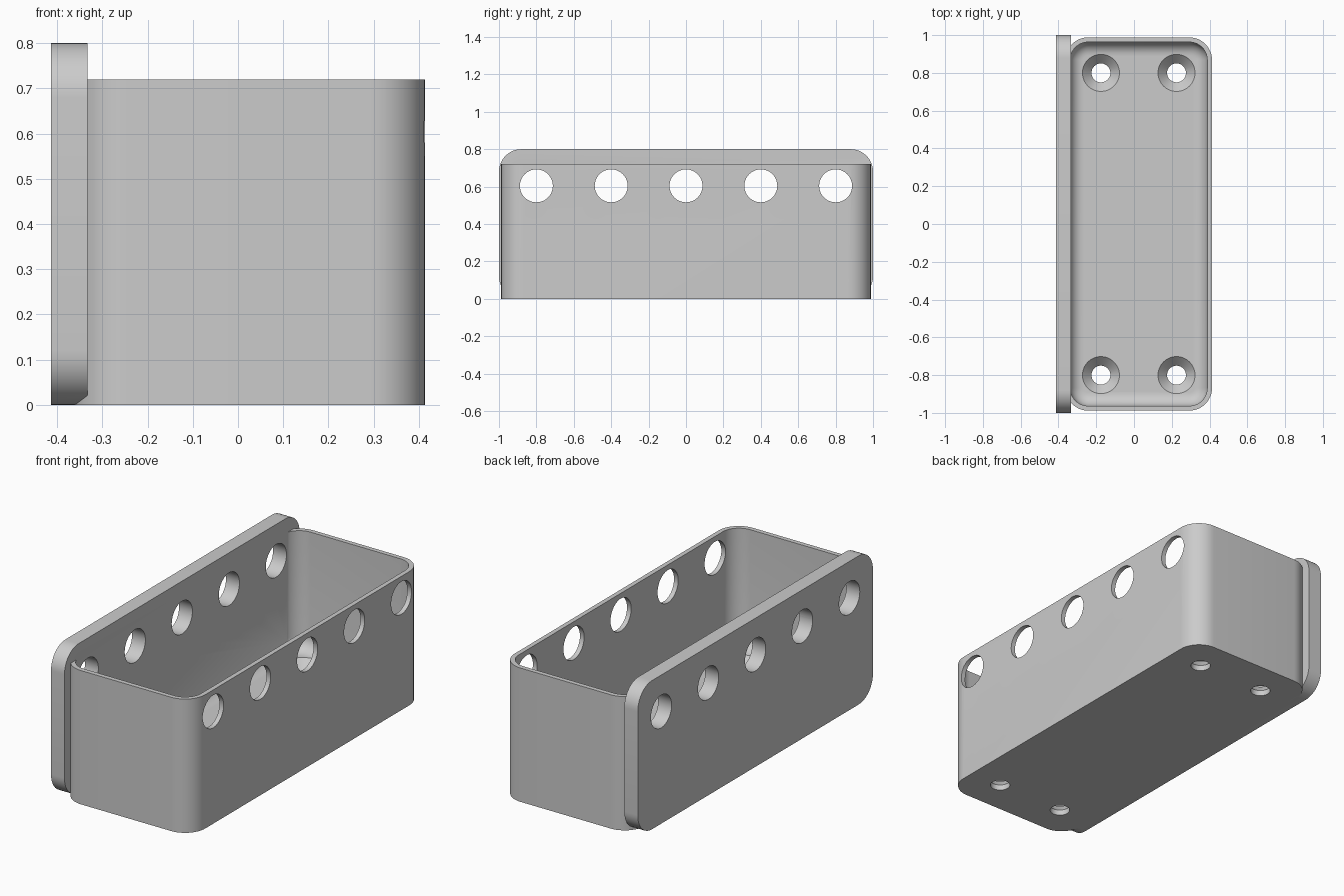
import bpy, bmesh, math
from mathutils import Matrix

old = bpy.data.objects.get("Cube")
if old:
    bpy.data.objects.remove(old, do_unlink=True)

grey = bpy.data.materials.new("light_grey")
grey.use_nodes = True
COLOUR = (0.6, 0.6, 0.6, 1)
grey.diffuse_color = COLOUR
grey.node_tree.nodes["Principled BSDF"].inputs["Base Color"].default_value = COLOUR

# Main dimensions
TRAY_X, HALF_W, HALF_L, TRAY_H = 0.025, 0.388, 0.988, 0.72
WALL, FLOOR, CORNER, FILLET = 0.025, 0.08, 0.12, 0.07
PLATE_X, PLATE_T, PLATE_H = -0.413, 0.08, 0.8
SEG = 12


def rounded_rect(half_u, half_v, radius):
    """Outline of a rounded rectangle, counter-clockwise."""
    pts = []
    for quarter, (su, sv) in enumerate([(1, 1), (-1, 1), (-1, -1), (1, -1)]):
        for i in range(SEG + 1):
            a = math.pi / 2 * (quarter + i / SEG)
            pts.append((su * (half_u - radius) + radius * math.cos(a),
                        sv * (half_v - radius) + radius * math.sin(a)))
    return pts


def circle(radius, sides=48):
    return [(radius * math.cos(2 * math.pi * i / sides),
             radius * math.sin(2 * math.pi * i / sides)) for i in range(sides)]


def loft(name, layers, matrix):
    """Closed solid through a stack of (outline, height) layers."""
    bm = bmesh.new()
    rings = [[bm.verts.new((u, v, h)) for u, v in outline] for outline, h in layers]
    bm.faces.new(rings[0][::-1])
    bm.faces.new(rings[-1])
    for low, high in zip(rings, rings[1:]):
        for i in range(len(low)):
            j = (i + 1) % len(low)
            bm.faces.new((low[i], low[j], high[j], high[i]))
    bm.transform(matrix)
    bmesh.ops.recalc_face_normals(bm, faces=bm.faces)
    mesh = bpy.data.meshes.new(name)
    bm.to_mesh(mesh)
    bm.free()
    mesh.materials.append(grey)
    obj = bpy.data.objects.new(name, mesh)
    bpy.context.collection.objects.link(obj)
    return obj


def combine(target, other, operation):
    """Apply a boolean and remove the second solid."""
    other.hide_render = True
    mod = target.modifiers.new(operation.lower(), "BOOLEAN")
    mod.operation, mod.object, mod.solver = operation, other, "EXACT"
    bpy.ops.object.select_all(action="DESELECT")
    bpy.context.view_layer.objects.active = target
    target.select_set(True)
    bpy.ops.object.modifier_apply(modifier=mod.name)
    bpy.data.objects.remove(other, do_unlink=True)


# Tray body with rounded upright corners
centre = Matrix.Translation((TRAY_X, 0, 0))
outline = rounded_rect(HALF_W, HALF_L, CORNER)
tray = loft("mounting_tray", [(outline, 0), (outline, TRAY_H)], centre)

# Cavity with a filleted floor
layers = []
for i in range(9):
    a = math.pi / 2 * i / 8
    inset = WALL + FILLET * (1 - math.sin(a))
    layers.append((rounded_rect(HALF_W - inset, HALF_L - inset, CORNER - inset),
                   FLOOR + FILLET * (1 - math.cos(a))))
layers.append((layers[-1][0], 1))
combine(tray, loft("cavity_cutter", layers, centre), "DIFFERENCE")

# Back plate with rounded corners, standing on its edge
upright = Matrix(((0, 0, 1, PLATE_X), (1, 0, 0, 0), (0, 1, 0, PLATE_H / 2), (0, 0, 0, 1)))
outline = rounded_rect(1, PLATE_H / 2, CORNER)
combine(tray, loft("back_plate", [(outline, 0), (outline, PLATE_T)], upright), "UNION")

# Row of round holes through the plate and the opposite wall
for y in (-0.8, -0.4, 0, 0.4, 0.8):
    across = Matrix.Translation((0, y, 0.604)) @ Matrix.Rotation(math.pi / 2, 4, "Y")
    hole = [(circle(0.088), -0.6), (circle(0.088), 0.6)]
    combine(tray, loft("side_hole_cutter", hole, across), "DIFFERENCE")

# Countersunk screw holes in the floor
for x in (-0.2, 0.2):
    for y in (-0.8, 0.8):
        screw = [(circle(0.05), -0.1), (circle(0.05), FLOOR - 0.05),
                 (circle(0.098), FLOOR), (circle(0.098), FLOOR + 0.1)]
        place = Matrix.Translation((TRAY_X + x, y, 0))
        combine(tray, loft("screw_hole_cutter", screw, place), "DIFFERENCE")

bpy.ops.object.shade_smooth_by_angle(angle=math.radians(30))
